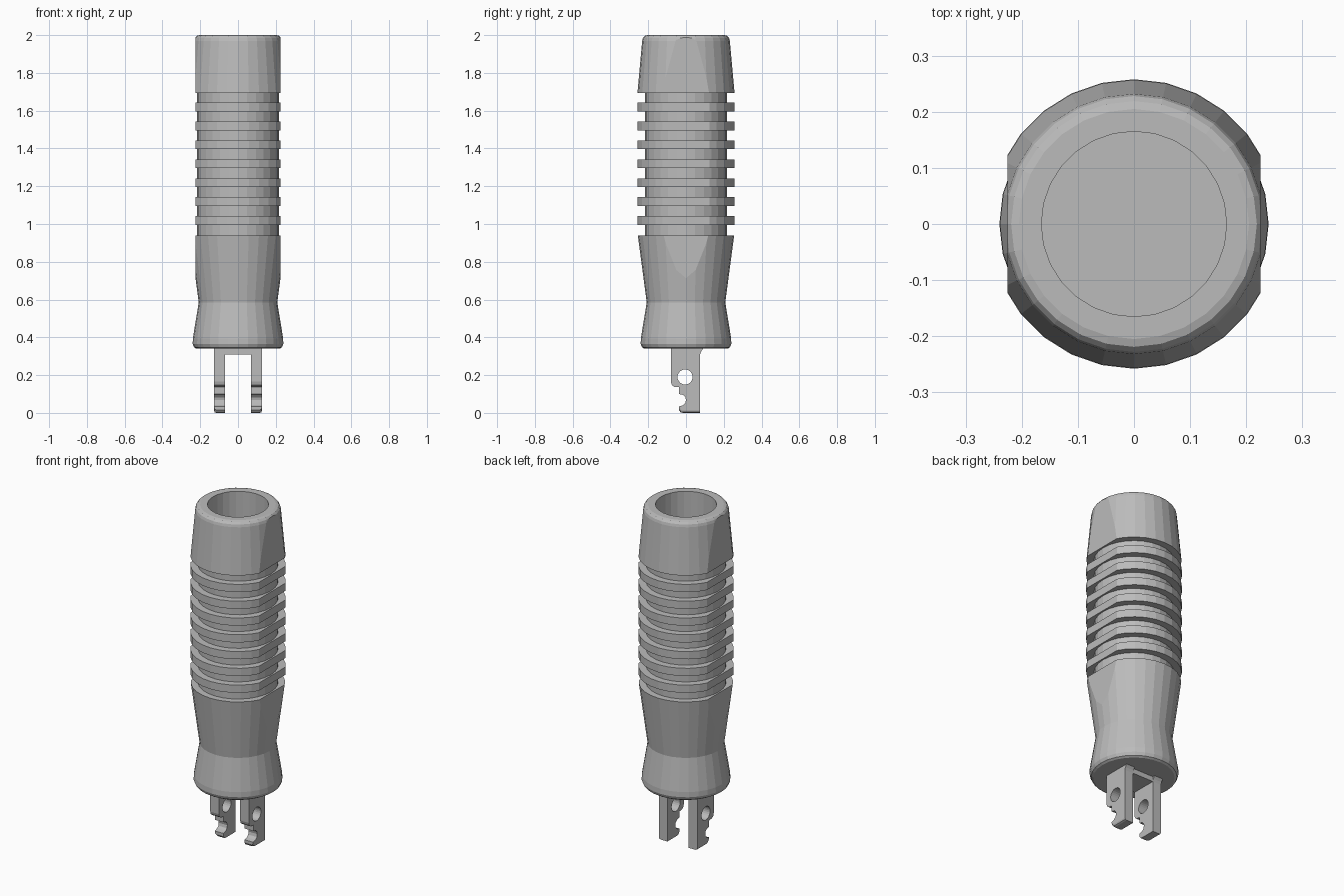
import bpy, bmesh, math
from mathutils import Vector

if "Cube" in bpy.data.objects:
    bpy.data.objects.remove(bpy.data.objects["Cube"], do_unlink=True)

SIDES = 28
FLAT_X = 0.225

gray = bpy.data.materials.new("mid_gray")
gray.use_nodes = True
gray.diffuse_color = (0.5, 0.5, 0.5, 1)
gray.node_tree.nodes["Principled BSDF"].inputs["Base Color"].default_value = (0.5, 0.5, 0.5, 1)


def finish(bm, name):
    bmesh.ops.recalc_face_normals(bm, faces=bm.faces)
    mesh = bpy.data.meshes.new(name)
    bm.to_mesh(mesh)
    bm.free()
    mesh.materials.append(gray)
    obj = bpy.data.objects.new(name, mesh)
    bpy.context.collection.objects.link(obj)
    return obj


def revolve(profile):
    """Spin a radius/height profile around z; zero radius ends close the shape."""
    bm = bmesh.new()
    pts = [bm.verts.new((r, 0, z)) for r, z in profile]
    edges = [bm.edges.new(pair) for pair in zip(pts, pts[1:])]
    bmesh.ops.spin(bm, geom=pts + edges, axis=(0, 0, 1), cent=(0, 0, 0),
                   angle=math.tau, steps=SIDES, use_duplicate=False)
    bmesh.ops.remove_doubles(bm, verts=bm.verts, dist=0.0001)
    return bm


# Grip: flared collar, waist, ribbed middle, tapered top with a socket
profile = [(0, 0.34), (0.22, 0.34), (0.232, 0.347), (0.24, 0.365), (0.239, 0.395),
           (0.208, 0.585), (0.255, 0.94)]
core = 0.217
profile.append((core, 0.94))
for i in range(7):
    low = 0.996 + i * 0.1
    profile += [(core, low), (0.258, low), (0.258, low + 0.046), (core, low + 0.046)]
profile += [(core, 1.694), (0.257, 1.694), (0.232, 1.97), (0.228, 1.985), (0.219, 1.996),
            (0.205, 2.0), (0.165, 2.0), (0.165, 1.0), (0, 1.0)]
bm = revolve(profile)

# Flat sides above the waist
for side in (1, -1):
    faces = [f for f in bm.faces if f.calc_center_median().z > 0.585]
    geom = set(faces)
    for f in faces:
        geom.update(f.verts)
        geom.update(f.edges)
    cut = bmesh.ops.bisect_plane(bm, geom=list(geom), dist=0.00001,
                                 plane_co=Vector((side * FLAT_X, 0, 0)),
                                 plane_no=Vector((side, 0, 0)), clear_outer=True)
    rim = [e for e in cut["geom_cut"] if isinstance(e, bmesh.types.BMEdge)]
    bmesh.ops.holes_fill(bm, edges=rim, sides=0)
finish(bm, "grip")

# Round cutter for the pin holes
bm = bmesh.new()
bmesh.ops.create_cone(bm, cap_ends=True, segments=24, radius1=0.04, radius2=0.04, depth=0.6)
cutter = finish(bm, "pin_hole_cutter")
cutter.rotation_euler.y = math.pi / 2
cutter.location = (0, -0.005, 0.19)
cutter.hide_render = True
cutter.hide_set(True)

# Fork prongs: outline with a stepped, hooked front edge
outline = [(-0.08, 0.34), (-0.08, 0.165), (-0.075, 0.148), (-0.062, 0.138), (-0.037, 0.136),
           (-0.037, 0.1), (-0.015, 0.095), (-0.003, 0.082), (0, 0.068), (-0.004, 0.052),
           (-0.016, 0.04), (-0.038, 0.034), (-0.038, 0.015), (-0.028, 0.003), (-0.015, 0),
           (0.075, 0), (0.075, 0.31), (0.08, 0.325), (0.09, 0.34)]
for side, name in ((1, "left_prong"), (-1, "right_prong")):
    bm = bmesh.new()
    face = bm.faces.new([bm.verts.new((side * 0.07, y, z)) for y, z in outline])
    out = bmesh.ops.extrude_face_region(bm, geom=[face], use_keep_orig=True)["geom"]
    bmesh.ops.translate(bm, vec=(side * 0.057, 0, 0),
                        verts=[v for v in out if isinstance(v, bmesh.types.BMVert)])
    # Chamfer along the lower outside edge
    tip = [e for e in bm.edges
           if all(abs(v.co.x) > 0.1 and v.co.z < 0.016 for v in e.verts)]
    bmesh.ops.bevel(bm, geom=tip, offset=0.012, segments=2, profile=0.5, affect='EDGES')
    prong = finish(bm, name)
    hole = prong.modifiers.new("pin_hole", 'BOOLEAN')
    hole.operation = 'DIFFERENCE'
    hole.solver = 'EXACT'
    hole.object = cutter

# Bridge joining the prongs under the collar
bm = bmesh.new()
bmesh.ops.create_cube(bm, size=1)
bmesh.ops.scale(bm, vec=(0.15, 0.155, 0.035), verts=bm.verts)
bmesh.ops.translate(bm, vec=(0, -0.0025, 0.3275), verts=bm.verts)
finish(bm, "fork_bridge")
